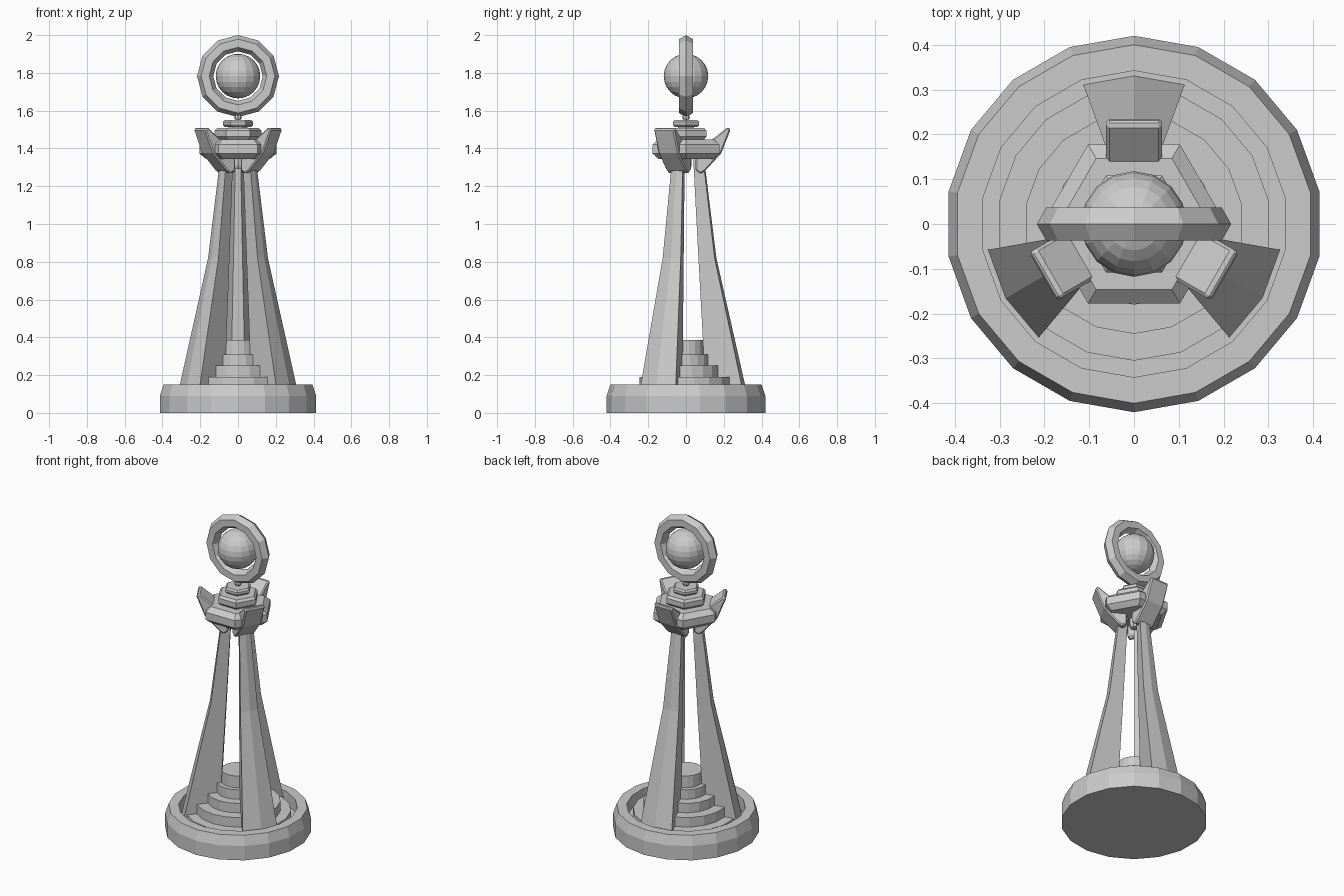
import bpy, bmesh
from math import sin, cos, radians, pi

if "Cube" in bpy.data.objects:
    bpy.data.objects.remove(bpy.data.objects["Cube"])


def finish(bm, name):
    bmesh.ops.recalc_face_normals(bm, faces=bm.faces)
    me = bpy.data.meshes.new(name)
    bm.to_mesh(me)
    bm.free()
    ob = bpy.data.objects.new(name, me)
    bpy.context.collection.objects.link(ob)
    return ob


def loft(name, rings, closed=False):
    """Skin rings of points; cap the ends, or join last to first when closed."""
    bm = bmesh.new()
    vs = [[bm.verts.new(p) for p in ring] for ring in rings]
    n = len(vs[0])
    pairs = list(zip(vs, vs[1:])) + ([(vs[-1], vs[0])] if closed else [])
    for a, b in pairs:
        for i in range(n):
            j = (i + 1) % n
            bm.faces.new((a[i], a[j], b[j], b[i]))
    if not closed:
        bm.faces.new(vs[0])
        bm.faces.new(vs[-1])
    return finish(bm, name)


def polar(r, deg, z):
    return (r * cos(radians(deg)), r * sin(radians(deg)), z)


def lathe(name, profile, sides, phase):
    return loft(name, [[polar(r, phase + 360 * i / sides, z) for i in range(sides)]
                       for r, z in profile])


def ball(name, r, z, seg, rings):
    bm = bmesh.new()
    bmesh.ops.create_uvsphere(bm, u_segments=seg, v_segments=rings, radius=r)
    bmesh.ops.translate(bm, verts=bm.verts, vec=(0, 0, z))
    return finish(bm, name)


# Round base with a sunken well and a stepped plinth inside
lathe("base", [(.42, 0), (.42, .09), (.40, .15), (.342, .15), (.342, .07),
               (.305, .07), (.305, .13), (.245, .13), (.245, .19), (.18, .19),
               (.18, .25), (.124, .25), (.124, .31), (.096, .31), (.096, .385)], 18, 90)

# Hexagonal plates of the crown
for name, r, z0, z1, c in (("lower_plate", .205, 1.345, 1.448, .036),
                           ("upper_plate", .125, 1.448, 1.508, .014),
                           ("top_disc", .08, 1.514, 1.55, .01)):
    h = min(c, .028)
    lathe(name, [(r - c, z0), (r, z0 + h), (r, z1 - h), (r - c, z1)], 6, 0)
lathe("disc_neck", [(.05, 1.50), (.05, 1.52)], 6, 0)
lathe("under_hub", [(.022, 1.29), (.03, 1.31), (.03, 1.35)], 8, 0)
lathe("ring_stem", [(.012, 1.545), (.012, 1.58)], 8, 0)
ball("stem_bead", .02, 1.565, 8, 6)

# Three wedge legs and the claws that cap them
leg_levels = [(.05, .335, .115), (.82, .161, .07), (1.36, .094, .04)]
claw_profile = [(.05, 1.285), (.078, 1.265), (.105, 1.285), (.187, 1.375),
                (.237, 1.502), (.220, 1.513), (.130, 1.44), (.05, 1.34)]
for k, side in enumerate(("back", "left", "right")):
    a = 90 + 120 * k
    loft(side + "_leg", [[polar(ro, a - 20, z), polar(ro, a, z), polar(ro, a + 20, z),
                          polar(ri, a + 20, z), polar(ri, a - 20, z)]
                         for z, ro, ri in leg_levels])
    ca, sa = cos(radians(a)), sin(radians(a))
    claw = loft(side + "_claw", [[(r * ca - w * sa, r * sa + w * ca, z)
                                  for r, z in claw_profile] for w in (-.062, .062)])
    bev = claw.modifiers.new("bevel", 'BEVEL')
    bev.width = .007
    bev.segments = 1
    bev.limit_method = 'ANGLE'
    bev.angle_limit = radians(50)

# Upright ring with hexagonal section, around a floating ball
ring = []
for i in range(12):
    t = 2 * pi * i / 12
    sec = []
    for j in range(6):
        p = 2 * pi * j / 6
        r = .174 + .043 * cos(p)
        sec.append((r * cos(t), .043 * sin(p), 1.783 + r * sin(t)))
    ring.append(sec)
loft("halo_ring", ring, closed=True)
ball("orb", .118, 1.783, 16, 12)
